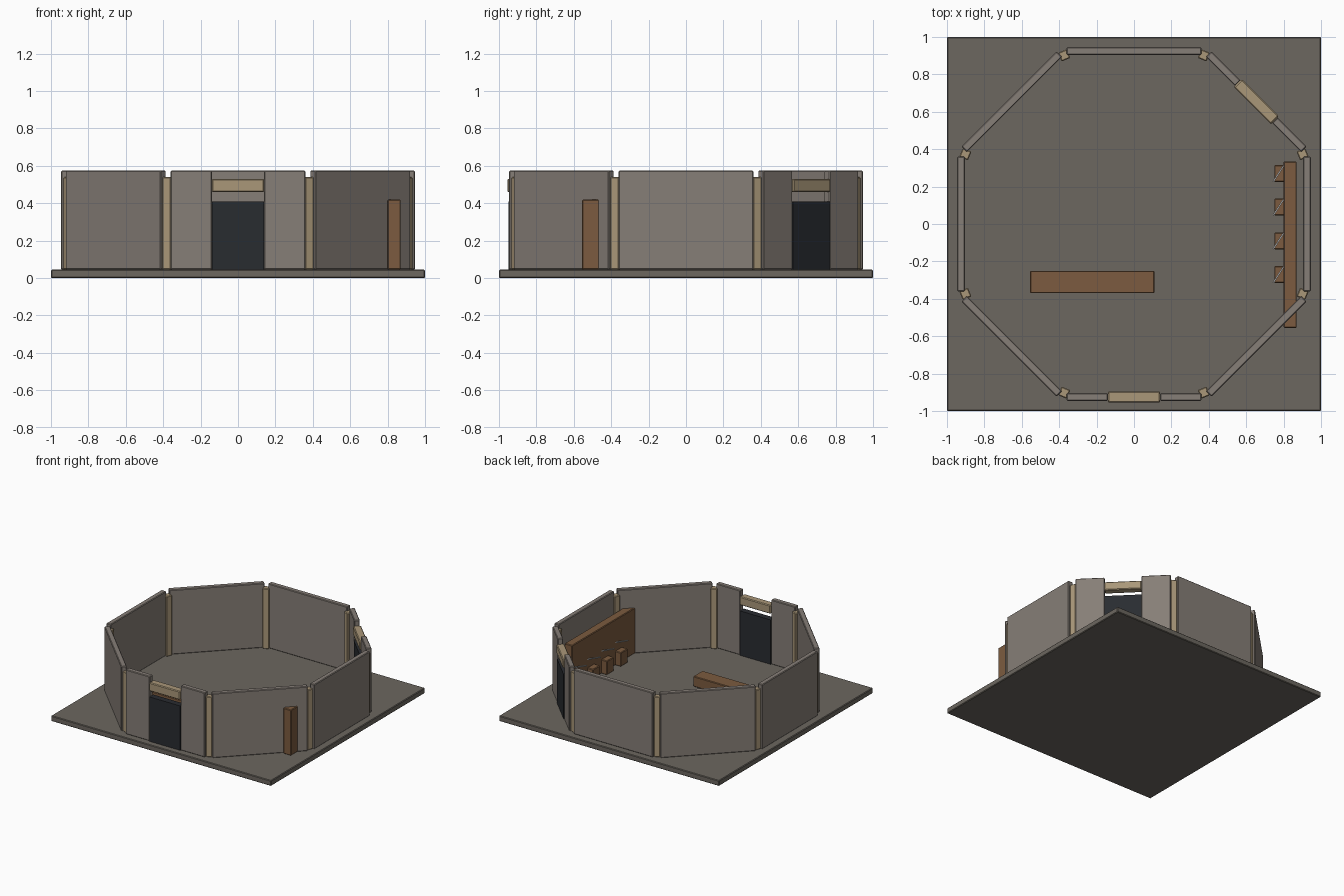
import bpy
from math import pi, sin, cos, radians

if "Cube" in bpy.data.objects:
    bpy.data.objects.remove(bpy.data.objects["Cube"])


def material(name, r, g, b):
    m = bpy.data.materials.new(name)
    m.diffuse_color = (r, g, b, 1)
    m.use_nodes = True
    m.node_tree.nodes["Principled BSDF"].inputs["Base Color"].default_value = m.diffuse_color
    return m


STONE = material("stone", 0.24, 0.21, 0.185)
FLOOR = material("floor_stone", 0.15, 0.135, 0.115)
TAN = material("pale_wood", 0.40, 0.31, 0.19)
BROWN = material("brown_wood", 0.20, 0.105, 0.05)
DARK = material("dark_door", 0.022, 0.025, 0.03)
STEEL = material("steel", 0.45, 0.45, 0.45)


def box(name, center, size, mat, rot=0.0, bevel=0.005):
    bpy.ops.mesh.primitive_cube_add(size=1, location=center)
    ob = bpy.context.object
    ob.name = name
    ob.scale = size
    bpy.ops.object.transform_apply(location=False, rotation=False, scale=True)
    ob.rotation_euler.z = rot
    ob.data.materials.append(mat)
    if bevel:
        mod = ob.modifiers.new("soft_edges", "BEVEL")
        mod.width = bevel
        mod.segments = 1
    return ob


def span(name, x, y, z, mat, bevel=0.005):
    lims = (x, y, z)
    return box(name, [(a + b) / 2 for a, b in lims], [b - a for a, b in lims], mat, 0, bevel)


BASE, TOP = 0.045, 0.575
R = 0.925          # distance of the wall centres from the middle
LEN, THICK, DOOR = 0.72, 0.042, 0.28


def on_side(name, ang, shift, z, width, depth, mat, bevel=0.005):
    """Box lying along the octagon side that faces direction ang."""
    x = R * cos(ang) - shift * sin(ang)
    y = R * sin(ang) + shift * cos(ang)
    return box(name, (x, y, (z[0] + z[1]) / 2), (width, depth, z[1] - z[0]),
               mat, ang - pi / 2, bevel)


# Floor slab
span("floor_slab", (-1, 1), (-1, 1), (0, BASE), FLOOR)

# Eight walls, two of them with a doorway
for i in range(8):
    ang = i * pi / 4
    if i in (1, 6):
        w = (LEN - DOOR) / 2
        for s in (-1, 1):
            on_side(f"doorway_wall_{i}", ang, s * (DOOR + w) / 2, (BASE, TOP), w, THICK, STONE)
        on_side(f"door_{i}", ang, 0, (BASE, 0.41), DOOR, 0.05, DARK, 0)
        on_side(f"lintel_{i}", ang, 0, (0.46, 0.53), DOOR, 0.06, TAN, 0.006)
    else:
        on_side(f"wall_{i}", ang, 0, (BASE, TOP), LEN, THICK, STONE)

    # Corner post in the gap between walls
    a = ang + pi / 8
    box(f"corner_post_{i}", (0.976 * cos(a), 0.976 * sin(a), (BASE + 0.54) / 2),
        (0.05, 0.05, 0.54 - BASE), TAN, a)

# Tall rack board and low bench
span("rack_board", (0.80, 0.87), (-0.555, 0.335), (BASE, 0.42), BROWN)
span("bench", (-0.555, 0.11), (-0.37, -0.25), (BASE, 0.13), BROWN)

# Rack blocks with a thin slanted rod above each
for i in range(4):
    y = -0.27 + 0.18 * i
    span(f"rack_block_{i}", (0.75, 0.81), (y - 0.045, y + 0.045), (BASE, 0.16), BROWN)
    box(f"rack_rod_{i}", (0.773, y, 0.23), (0.105, 0.008, 0.008), STEEL, radians(57), 0)
